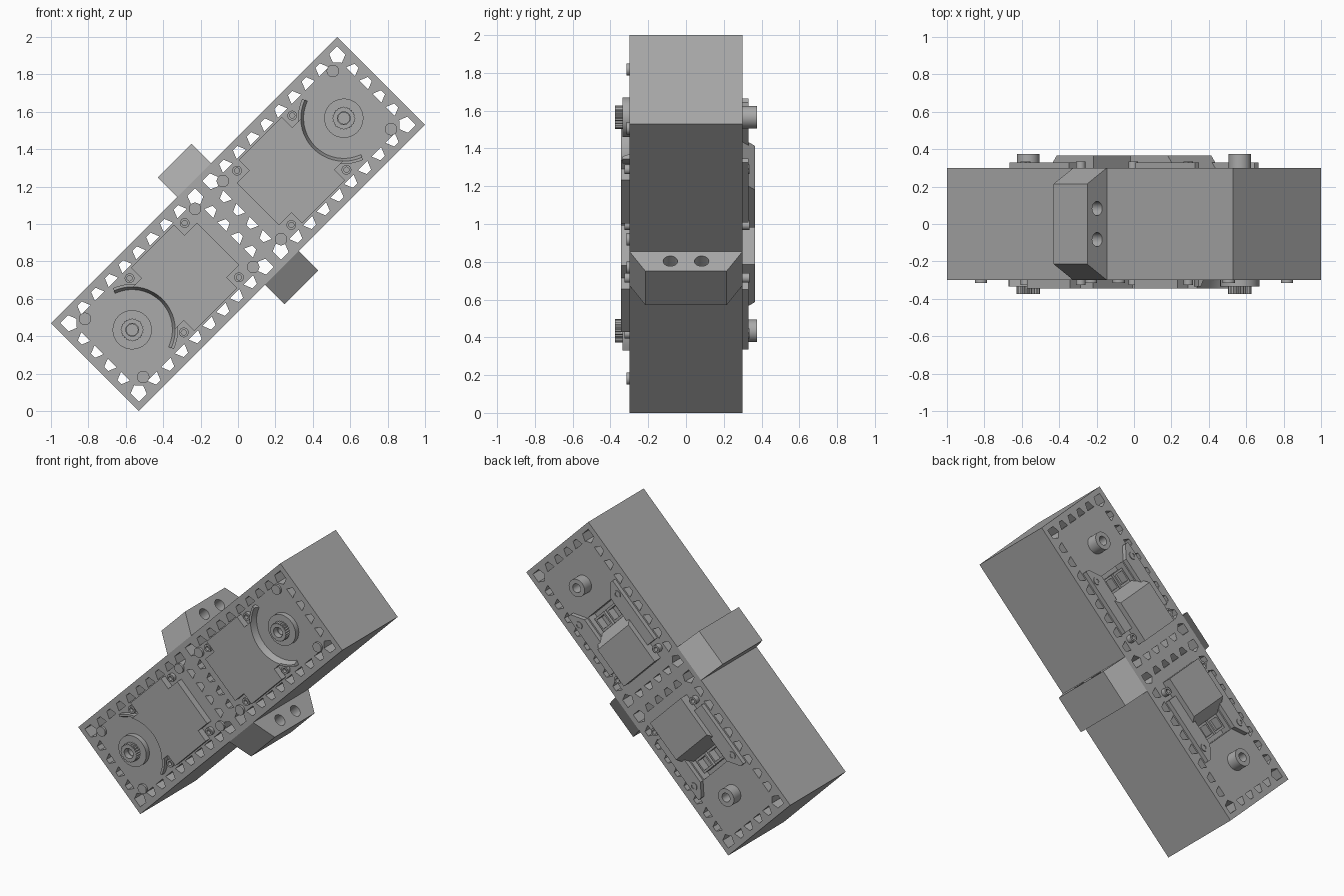
import bpy, bmesh
from math import sin, cos, pi, radians
from mathutils import Matrix

cube = bpy.data.objects.get("Cube")
if cube:
    bpy.data.objects.remove(cube, do_unlink=True)

GREY = (0.4, 0.4, 0.4, 1)
mat = bpy.data.materials.new("plain grey")
mat.use_nodes = True
mat.diffuse_color = GREY
mat.node_tree.nodes["Principled BSDF"].inputs["Base Color"].default_value = GREY

# Everything is built upright along x, then tilted 45 degrees
TILT = Matrix.Translation((0, 0, 1)) @ Matrix.Rotation(radians(-45), 4, 'Y')
L, W, D, WALL = 1.082, 0.332, 0.3, 0.035
made = []


def loft(bm, rings, closed=False):
    """Bridge rings of equal length; cap the ends unless closed."""
    vs = [[bm.verts.new(p) for p in ring] for ring in rings]
    n = len(vs[0])
    pairs = list(zip(vs, vs[1:])) + ([(vs[-1], vs[0])] if closed else [])
    for a, b in pairs:
        for i in range(n):
            j = (i + 1) % n
            bm.faces.new((a[i], a[j], b[j], b[i]))
    if not closed:
        bm.faces.new(vs[0])
        bm.faces.new(vs[-1])


def make(name, parts, side=1):
    """Object from (rings, closed) parts; side -1 turns it half a turn about y."""
    bm = bmesh.new()
    for rings, closed in parts:
        loft(bm, [[(x * side, y, z * side) for x, y, z in r] for r in rings], closed)
    bmesh.ops.recalc_face_normals(bm, faces=bm.faces)
    mesh = bpy.data.meshes.new(name)
    bm.to_mesh(mesh)
    bm.free()
    mesh.materials.append(mat)
    ob = bpy.data.objects.new(name, mesh)
    bpy.context.collection.objects.link(ob)
    ob.matrix_world = TILT
    made.append(ob)
    return ob


def at(y, loop):
    return [(u, y, v) for u, v in loop]


def prism(loop, y0, y1, top=None):
    return [at(y0, loop), at(y1, top or loop)], False


def pipe(outer, inner, y0, y1):
    return [at(y0, outer), at(y1, outer), at(y1, inner), at(y0, inner)], True


def rect(u0, u1, v0, v1):
    return [(u0, v0), (u1, v0), (u1, v1), (u0, v1)]


def circle(u, v, r, n=32, notch=0):
    return [(u + (r - notch * (i % 2)) * cos(2 * pi * i / n),
             v + (r - notch * (i % 2)) * sin(2 * pi * i / n)) for i in range(n)]


def arc(u, r, half, n=20):
    """Arc on the inner side of (u, 0), from +v to -v."""
    angles = [radians(180 - half + 2 * half * i / n) for i in range(n + 1)]
    return [(u + r * cos(a), r * sin(a)) for a in angles]


def mirrored(half):
    return half + [(u, -v) for u, v in reversed(half)]


def cut(ob, cutter):
    mod = ob.modifiers.new("cut", 'BOOLEAN')
    mod.operation, mod.solver, mod.object = 'DIFFERENCE', 'EXACT', cutter
    bpy.context.view_layer.update()
    mesh = bpy.data.meshes.new_from_object(
        ob.evaluated_get(bpy.context.evaluated_depsgraph_get()))
    ob.modifiers.clear()
    ob.data = mesh
    made.remove(cutter)
    bpy.data.objects.remove(cutter, do_unlink=True)


# Rectangular sleeve with a middle web
IL, IW = L - WALL, W - WALL
make("sleeve", [pipe(rect(-L, L, -W, W), rect(-IL, IL, -IW, IW), -D, D)])
make("middle_web", [prism(rect(-0.028, 0.028, -IW, IW), -D, D)])

# Tapered ribs that hold the motor bodies inside the sleeve
teeth = []
for s in (-1, 1):
    for t in (-1, 1):
        for i in range(9):
            u = s * (0.12 + 0.104 * i)
            teeth.append(prism([(u - 0.035, t * IW), (u + 0.035, t * IW),
                                (u + 0.014, t * 0.245), (u - 0.014, t * 0.245)], -D, D))
    for wall, tip in ((IL, 0.995), (0.028, 0.075)):
        for i in range(-2, 3):
            v = i * 0.1
            teeth.append(prism([(s * wall, v - 0.035), (s * wall, v + 0.035),
                                (s * tip, v + 0.014), (s * tip, v - 0.014)], -D, D))
make("ribs", teeth)

HORN = 0.8
MOUNTS = [(u, v) for u in (0.198, 0.615) for v in (-0.205, 0.205)]
CORNERS = [(u, v) for u in (0.105, 0.937) for v in (-0.22, 0.22)]

for side, tag in ((1, "upper"), (-1, "lower")):
    # Motor body with a rear socket pocket
    body = make(tag + "_motor_body", [prism(mirrored(
        [(0.07, 0.22), (0.1, 0.25), (0.97, 0.25), (1.0, 0.22)]), -D, D)], side)
    cut(body, make("pocket_cutter", [prism(rect(0.4, 0.62, -0.13, 0.13), 0.23, 0.4)], side))
    make(tag + "_sockets", [pipe(rect(0.49, 0.59, v - 0.05, v + 0.05),
                                 rect(0.505, 0.575, v - 0.038, v + 0.038), 0.2, 0.285)
                            for v in (-0.06, 0.06)], side)

    # Front cover with notched corners and a bevelled arc around the horn
    notches = [(0.15, 0.16), (0.245, 0.16), (0.245, 0.24), (0.57, 0.24), (0.57, 0.16)]
    back_notches = [(u, -v) for u, v in reversed(notches)]
    make(tag + "_front_cover", [prism(notches + arc(HORN, 0.215, 44) + back_notches, -D, -0.345,
                                      notches + arc(HORN, 0.23, 44) + back_notches)], side)
    outer = arc(HORN, 0.245, 70)[::-1]
    make(tag + "_arc_rim", [prism(arc(HORN, 0.215, 70) + outer, -D, -0.335,
                                  arc(HORN, 0.23, 70) + outer)], side)

    # Output horn, its boss and the rear idler
    make(tag + "_horn_boss", [pipe(circle(HORN, 0, 0.105), circle(HORN, 0, 0.03), -D, -0.335)], side)
    make(tag + "_splined_horn", [pipe(circle(HORN, 0, 0.062, 48, 0.006),
                                      circle(HORN, 0, 0.034, 48), -D, -0.375)], side)
    make(tag + "_rear_idler", [pipe(circle(HORN, 0, 0.06), circle(HORN, 0, 0.03), D, 0.375)], side)

    # Rear cover wings around the pocket, and the sloped hump
    make(tag + "_rear_wings", [prism([(0.25, t * 0.14), (0.25, t * 0.24), (0.7, t * 0.24),
                                      (0.7, t * 0.21), (0.62, t * 0.14)], D, 0.33)
                               for t in (-1, 1)], side)
    make(tag + "_rear_hump", [prism(rect(0.14, 0.49, -0.165, 0.165), 0.28, 0.365,
                                    rect(0.14, 0.42, -0.165, 0.165))], side)

    # Fasteners
    make(tag + "_cover_screws", [pipe(circle(u, v, 0.026, 20), circle(u, v, 0.014, 20), y0, y1)
                                 for u, v in MOUNTS for y0, y1 in ((-D, -0.325), (D, 0.335))], side)
    make(tag + "_corner_screws", [prism(circle(u, v, 0.033, 20), -D, -0.315)
                                  for u, v in CORNERS], side)

    # Tapered side lug with two blind holes
    base, tip = W * side, 0.48 * side
    lug = make(tag + "_side_lug", [([
        [(-0.127, -D, base), (0.127, -D, base), (0.127, D, base), (-0.127, D, base)],
        [(-0.127, -0.215, tip), (0.127, -0.215, tip),
         (0.127, 0.215, tip), (-0.127, 0.215, tip)]], False)])
    holes = [([[(u, y, v + 0.405 * side) for y, v in circle(c, 0, 0.038, 24)]
               for u in (-0.03, 0.2)], False) for c in (-0.083, 0.083)]
    cut(lug, make("lug_hole_cutter", holes))

# Smooth the round parts, keep the edges sharp
bpy.ops.object.select_all(action='DESELECT')
for ob in made:
    ob.select_set(True)
bpy.context.view_layer.objects.active = made[0]
bpy.ops.object.shade_smooth_by_angle(angle=radians(30))
